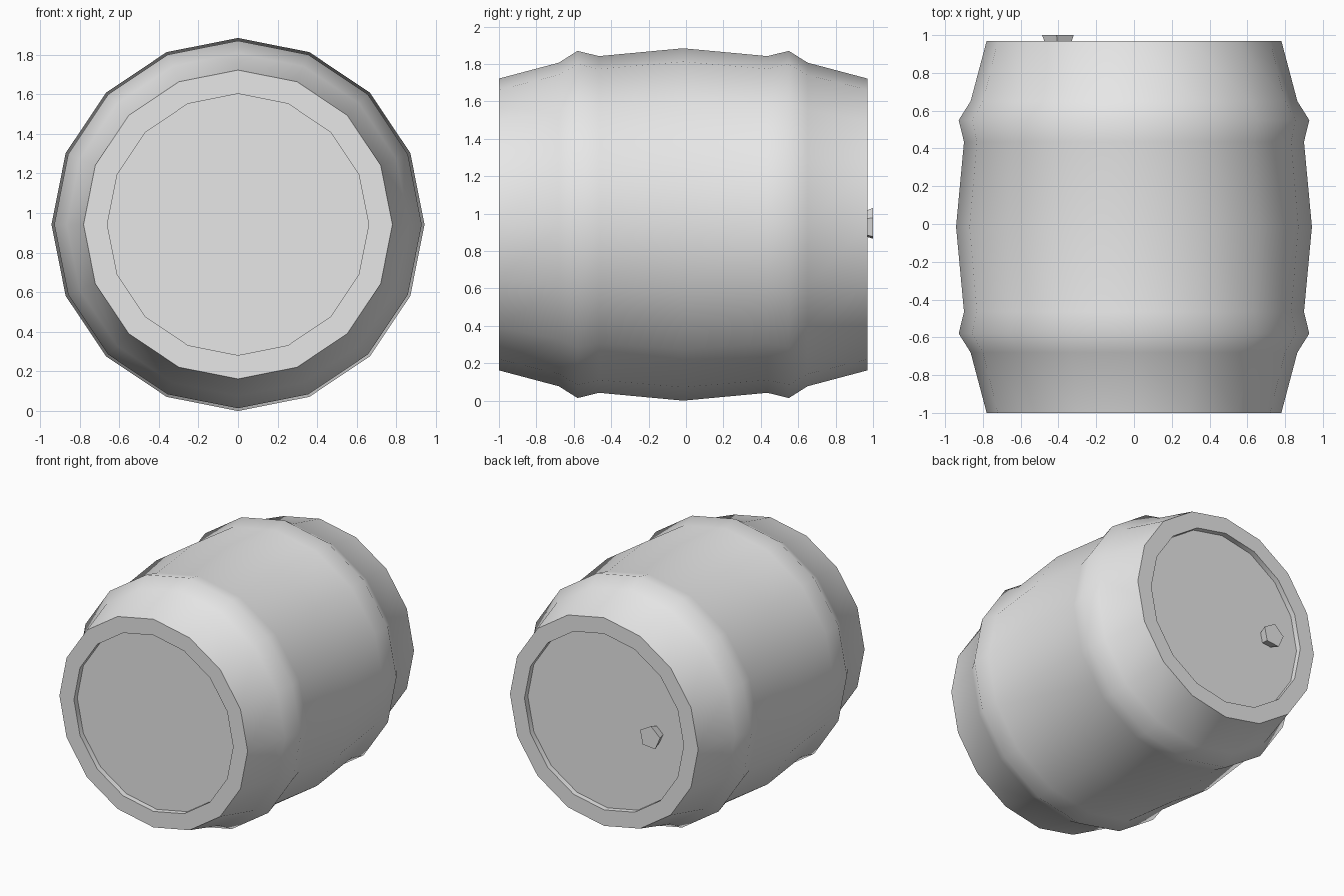
import bpy
import bmesh
from math import pi, cos, sin, radians

cube = bpy.data.objects.get("Cube")
if cube:
    bpy.data.objects.remove(cube, do_unlink=True)

CENTRE_Z = 0.942
SIDES = 16

grey = bpy.data.materials.new("light grey")
grey.use_nodes = True
grey.diffuse_color = (0.8, 0.8, 0.8, 1)
grey.node_tree.nodes["Principled BSDF"].inputs["Base Color"].default_value = (0.8, 0.8, 0.8, 1)


def lathe(name, profile, sides, x=0.0, turn=0.0, caps=True, smooth=40):
    """Sweep (y, radius) points around an axis parallel to y."""
    bm = bmesh.new()
    rings = []
    for y, r in profile:
        angles = [turn + 2 * pi * i / sides for i in range(sides)]
        rings.append([bm.verts.new((x + r * cos(a), y, CENTRE_Z + r * sin(a))) for a in angles])
    for a, b in zip(rings, rings[1:]):
        for i in range(sides):
            j = (i + 1) % sides
            bm.faces.new((a[i], b[i], b[j], a[j]))
    if caps:
        bm.faces.new(rings[0])
        bm.faces.new(rings[-1][::-1])
        bmesh.ops.recalc_face_normals(bm, faces=bm.faces)
    mesh = bpy.data.meshes.new(name)
    bm.to_mesh(mesh)
    bm.free()
    mesh.materials.append(grey)
    obj = bpy.data.objects.new(name, mesh)
    bpy.context.collection.objects.link(obj)
    bpy.ops.object.select_all(action="DESELECT")
    obj.select_set(True)
    bpy.context.view_layer.objects.active = obj
    bpy.ops.object.shade_smooth_by_angle(angle=radians(smooth))
    return obj


# Barrel: staves, two raised hoops and a recessed head at each end
MIDDLE = -0.015
HALF = 0.985
half_profile = [
    (HALF - 0.04, 0.66),   # head panel
    (HALF, 0.66),          # inside of rim
    (HALF, 0.78),          # outside of rim
    (0.665, 0.865),        # hoop outer edge
    (0.565, 0.928),        # hoop crest
    (0.45, 0.90),          # hoop inner edge
]
profile = [(MIDDLE - d, r) for d, r in half_profile]
profile.append((MIDDLE, 0.942))
profile += [(MIDDLE + d, r) for d, r in reversed(half_profile)]
lathe("barrel", profile, SIDES, smooth=50)

# Tapered five-sided bung in the back head
lathe("bung", [(0.92, 0.06), (1.0, 0.088)], 5, x=-0.4, turn=radians(24), smooth=30)
